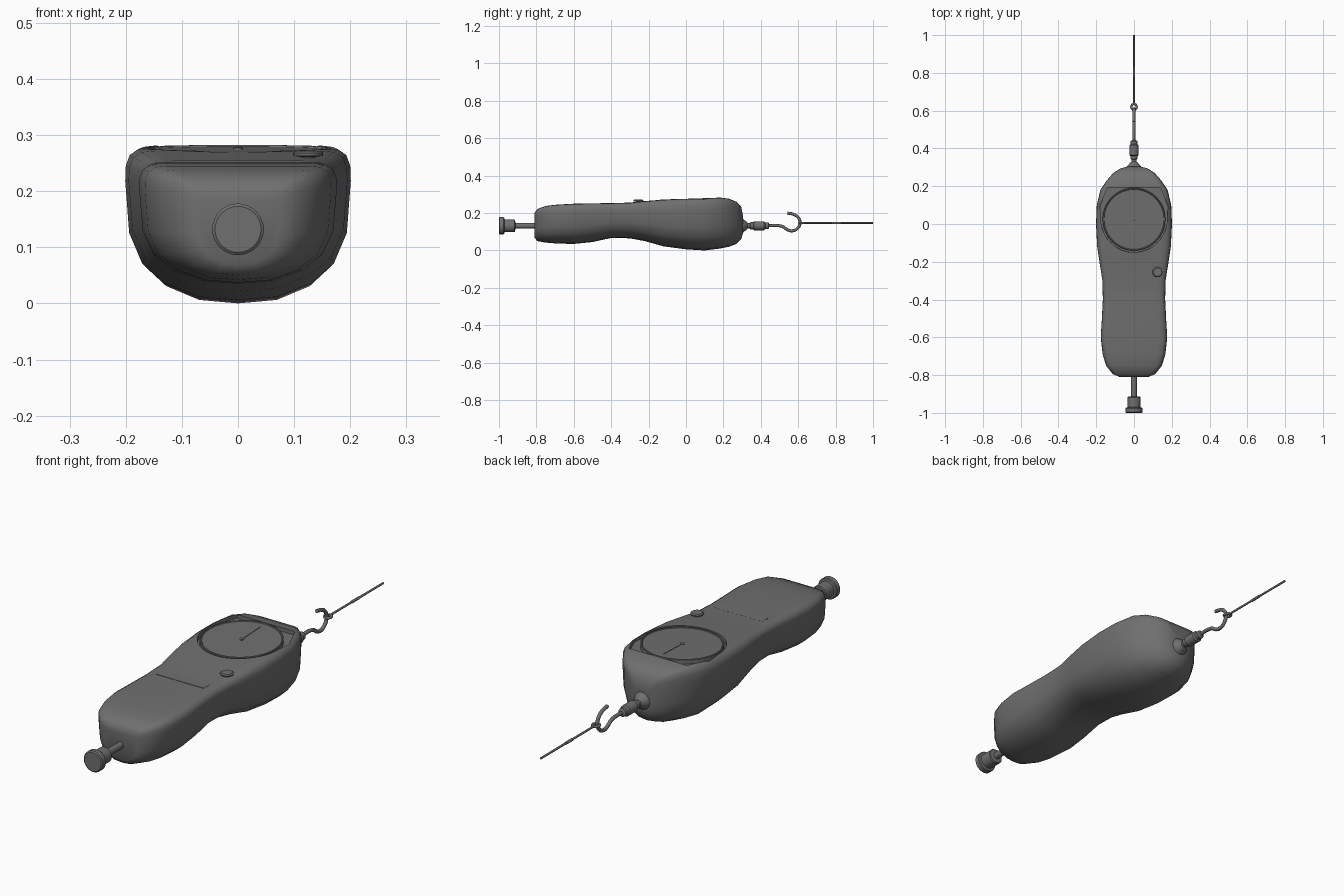
import bpy, bmesh, math
from mathutils import Matrix, Vector

if "Cube" in bpy.data.objects:
    bpy.data.objects.remove(bpy.data.objects["Cube"])

AXIS_Z = 0.132
TILT = math.atan(0.035)
grey = bpy.data.materials.new("dark_grey")
grey.diffuse_color = (.16, .16, .16, 1)
grey.use_nodes = True
grey.node_tree.nodes["Principled BSDF"].inputs["Base Color"].default_value = grey.diffuse_color


def make(name, verts, faces):
    me = bpy.data.meshes.new(name)
    me.from_pydata(verts, [], faces)
    bm = bmesh.new()
    bm.from_mesh(me)
    bmesh.ops.recalc_face_normals(bm, faces=bm.faces)
    bm.to_mesh(me)
    bm.free()
    ob = bpy.data.objects.new(name, me)
    me.materials.append(grey)
    bpy.context.collection.objects.link(ob)
    return ob


def smooth(ob, angle=40):
    bpy.ops.object.select_all(action='DESELECT')
    ob.select_set(True)
    bpy.context.view_layer.objects.active = ob
    bpy.ops.object.shade_smooth_by_angle(angle=math.radians(angle))
    return ob


def loft(rings):
    n = len(rings[0])
    verts = [v for r in rings for v in r]
    faces = [(k*n+i, k*n+(i+1) % n, (k+1)*n+(i+1) % n, (k+1)*n+i)
             for k in range(len(rings)-1) for i in range(n)]
    faces += [tuple(range(n)), tuple(range((len(rings)-1)*n, len(rings)*n))]
    return verts, faces


def turned(name, profile, matrix, n=32):
    """Closed lathe around local z; profile is (radius, height)."""
    rings = [[matrix @ Vector((r*math.cos(2*math.pi*i/n), r*math.sin(2*math.pi*i/n), h))
              for i in range(n)] for r, h in profile]
    return smooth(make(name, *loft(rings)), 35)


def tube(name, pts, r, cyclic=False):
    cu = bpy.data.curves.new(name, 'CURVE')
    cu.dimensions = '3D'
    cu.bevel_depth, cu.bevel_resolution, cu.resolution_u = r, 2, 6
    cu.use_fill_caps = True
    cu.materials.append(grey)
    sp = cu.splines.new('BEZIER')
    sp.bezier_points.add(len(pts)-1)
    for b, p in zip(sp.bezier_points, pts):
        b.co = p
        b.handle_left_type = b.handle_right_type = 'AUTO'
    sp.use_cyclic_u = cyclic
    ob = bpy.data.objects.new(name, cu)
    bpy.context.collection.objects.link(ob)
    return ob


def prism(name, outline, z0, z1, matrix):
    rings = [[matrix @ Vector((x, y, z)) for x, y in outline] for z in (z0, z1)]
    return make(name, *loft(rings))


# body: one half cross-section scaled along the length
half = [(0, 0), (.35, .022), (.65, .11), (.85, .24), (.965, .44), (1, .78),
        (.995, .88), (.96, .95), (.88, .99), (.75, 1)]
section = half + [(0, 1)] + [(-u, v) for u, v in half[:0:-1]]
stations = [  # y, half width, bottom, top
    (-.81, .075, .068, .2), (-.795, .112, .05, .222), (-.75, .148, .042, .238),
    (-.69, .166, .037, .245), (-.6, .176, .035, .25), (-.5, .17, .045, .252),
    (-.4, .165, .067, .253), (-.3, .167, .065, .256), (-.22, .18, .05, .264),
    (-.12, .195, .022, .272), (0, .201, .006, .278), (.1, .197, 0, .281),
    (.18, .178, .01, .283), (.23, .145, .02, .277), (.27, .11, .035, .26),
    (.295, .07, .06, .235), (.304, .035, .09, .19)]
body = make("body", *loft([[(u*w, y, b+v*(t-b)) for u, v in section]
                           for y, w, b, t in stations]))

# recess around the dial
dial_m = Matrix.Translation((0, .025, .275)) @ Matrix.Rotation(TILT, 4, 'X')
ring = [(.175*math.cos(a), .175*math.sin(a))
        for a in [math.pi + math.pi*i/24 for i in range(25)]]
outline = ring + [(.18, .07), (.14, .168), (-.14, .168), (-.18, .07)]
cutter = prism("recess_cutter", outline, -.016, .05, dial_m)
cutter.hide_render = True
mod = body.modifiers.new("recess", 'BOOLEAN')
mod.operation, mod.object, mod.solver = 'DIFFERENCE', cutter, 'EXACT'
bpy.context.view_layer.objects.active = body
bpy.ops.object.modifier_apply(modifier="recess")
bpy.data.objects.remove(cutter)
smooth(body)

# dial with raised rim, hub and needle
turned("dial", [(.166, -.025), (.166, .0), (.164, .002), (.16, .002),
                (.158, -.001), (.01, -.001)], dial_m, 64)
turned("needle_hub", [(.009, -.003), (.009, .002), (.006, .004)], dial_m, 16)
prism("needle", [(-.0015, 0), (.0015, 0), (.001, .13), (-.001, .13)], -.002, .001, dial_m)

# label plate sinking into the grip, and push button
prism("label_plate", [(-.115, -.4), (.115, -.4), (.115, -.36), (-.115, -.36)],
      .245, .2545, Matrix())
turned("push_button", [(.012, .24), (.012, .261), (.026, .263), (.027, .268), (.022, .272)],
       Matrix.Translation((.125, -.255, 0)), 24)

# parts turned on the long axis
along_y = Matrix.Translation((0, 0, AXIS_Z)) @ Matrix.Rotation(-math.pi/2, 4, 'X')
turned("plunger", [(.041, -1), (.046, -.996), (.046, -.976), (.043, -.972), (.034, -.97),
                   (.034, -.918), (.031, -.914), (.015, -.912), (.015, -.78)], along_y)
turned("nose_fitting", [(.045, .285), (.037, .305), (.02, .325), (.014, .33), (.014, .342),
                        (.019, .344), (.019, .36), (.024, .364), (.024, .418),
                        (.018, .424), (.018, .44), (.009, .445)], along_y, 24)

# hook, cord loop and cord
tube("hook", [(0, y, z) for y, z in
              [(.43, .132), (.5, .132), (.52, .126), (.54, .112), (.568, .105), (.598, .12),
               (.61, .15), (.6, .176), (.575, .193), (.542, .2)]], .008)
tube("cord_loop", [(.014*math.cos(a), .62+.015*math.sin(a), .147)
                   for a in [i*math.pi/4 for i in range(8)]], .006, True)
tube("cord", [(0, .63, .147), (0, .82, .147), (0, 1, .147)], .0045)
tube("cord_sleeve", [(0, .78, .147), (0, .83, .147)], .006)
